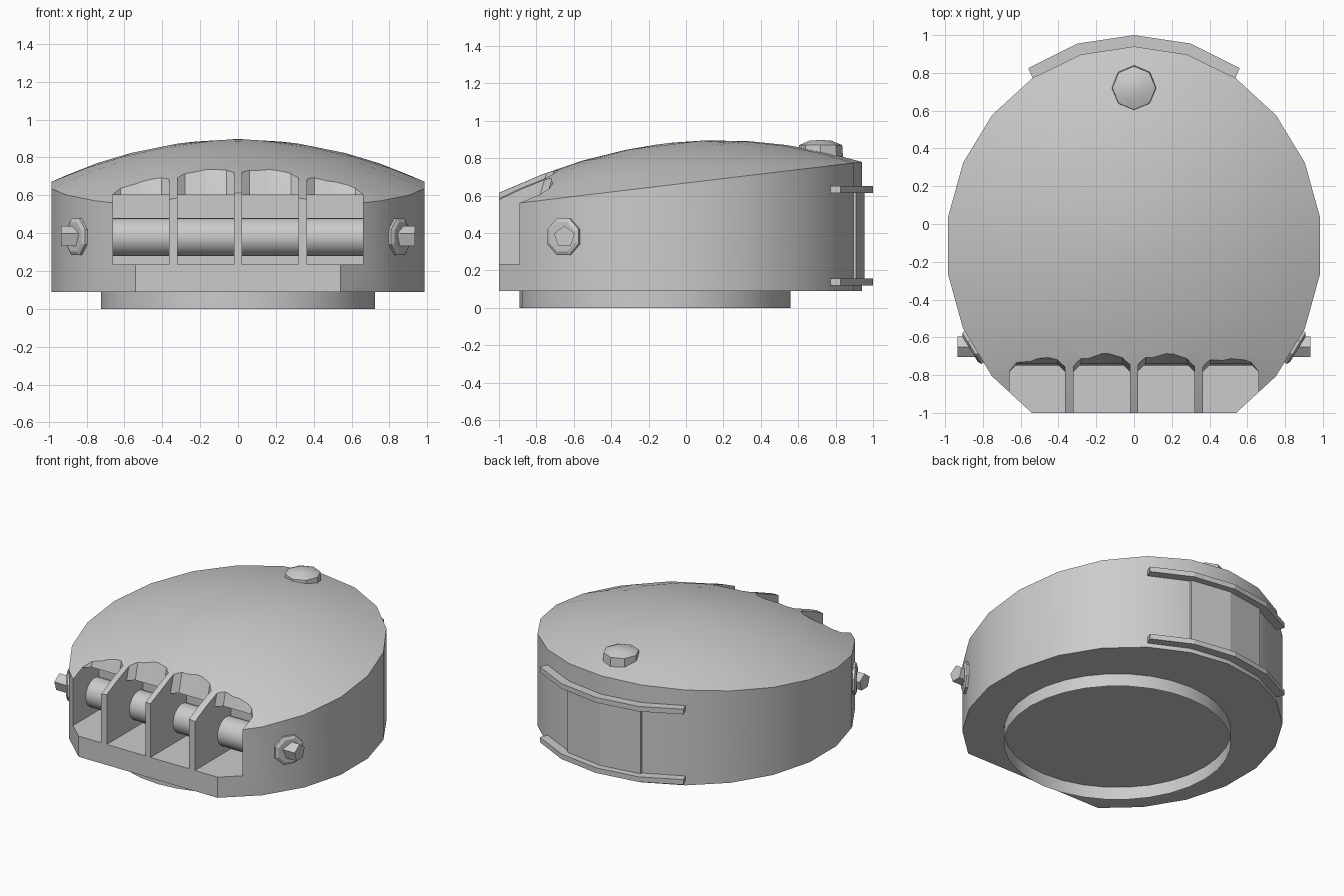
import bpy, bmesh, math
from mathutils import Vector, Matrix

if "Cube" in bpy.data.objects:
    bpy.data.objects.remove(bpy.data.objects["Cube"])

grey = bpy.data.materials.new("armour_grey")
grey.diffuse_color = (0.6, 0.6, 0.6, 1)
grey.use_nodes = True
grey.node_tree.nodes["Principled BSDF"].inputs["Base Color"].default_value = grey.diffuse_color


def finish(name, bm):
    bmesh.ops.recalc_face_normals(bm, faces=bm.faces)
    me = bpy.data.meshes.new(name)
    bm.to_mesh(me)
    bm.free()
    ob = bpy.data.objects.new(name, me)
    bpy.context.collection.objects.link(ob)
    me.materials.append(grey)
    return ob


def select(ob):
    bpy.ops.object.select_all(action='DESELECT')
    ob.select_set(True)
    bpy.context.view_layer.objects.active = ob


def smooth(ob, angle=30):
    select(ob)
    bpy.ops.object.shade_smooth_by_angle(angle=math.radians(angle))


def loft(name, rings, caps=True):
    """Skin a list of equally long vertex rings."""
    bm = bmesh.new()
    loops = [[bm.verts.new(p) for p in r] for r in rings]
    for a, b in zip(loops, loops[1:]):
        for i in range(len(a)):
            j = (i + 1) % len(a)
            bm.faces.new((a[i], a[j], b[j], b[i]))
    if caps:
        bm.faces.new(loops[0])
        bm.faces.new(loops[-1])
    return finish(name, bm)


def prism(name, outline, z0, z1):
    return loft(name, [[(x, y, z) for x, y in outline] for z in (z0, z1)])


def turned(name, origin, axis, profile, sides, phase=0.0):
    """Lathe (radius, height) pairs around an axis."""
    rot = Vector(axis).to_track_quat('Z', 'Y').to_matrix()
    rings = []
    for r, h in profile:
        ring = []
        for i in range(sides):
            a = 2 * math.pi * i / sides + phase
            ring.append(Vector(origin) + rot @ Vector((r * math.cos(a), r * math.sin(a), h)))
        rings.append(ring)
    return loft(name, rings)


# Turret shell: 22-sided wall, tilted rim and shallow dome
SIDES, CY, RX, RY = 22, -0.115, 0.995, 1.055


def plan(i, r=1.0):
    a = math.pi / 2 + 2 * math.pi * i / SIDES
    return RX * r * math.cos(a), CY + RY * r * math.sin(a)


def dome_ring(r):
    pts = [plan(i, r) for i in range(SIDES)]
    return [(x, y, 0.667 + 0.12 * y + 0.225 * (1 - r * r)) for x, y in pts]


rings = [[(*plan(i), 0.09) for i in range(SIDES)]]
rings += [dome_ring(r) for r in (1.0, 0.82, 0.62, 0.42, 0.2, 0.04)]
shell = loft("turret_shell", rings)

# Flat front
bm = bmesh.new()
bm.from_mesh(shell.data)
cut = bmesh.ops.bisect_plane(bm, geom=bm.verts[:] + bm.edges[:] + bm.faces[:],
                             plane_co=(0, -1, 0), plane_no=(0, -1, 0), clear_outer=True)
bmesh.ops.contextual_create(
    bm, geom=[e for e in cut['geom_cut'] if isinstance(e, bmesh.types.BMEdge)])
bmesh.ops.recalc_face_normals(bm, faces=bm.faces)
bm.to_mesh(shell.data)
bm.free()

# Four front bays: deep lower pocket, scalloped opening above
cutters = []
for x0, x1 in ((-0.66, -0.365), (-0.32, -0.02), (0.02, 0.32), (0.365, 0.66)):
    cutters.append(prism("bay_pocket_cutter",
                         [(x0, -1.2), (x1, -1.2), (x1, -0.6), (x0, -0.6)], 0.235, 0.6))
    m, c = (x0 + x1) / 2, 0.04
    low = [(x0, -1.2), (x1, -1.2), (x1, -0.785), (x1 - c, -0.745), (m, -0.745),
           (x0 + c, -0.745), (x0, -0.785)]
    high = [(x0, -1.2), (x1, -1.2), (x1, -0.72), (x1 - c, -0.69), (m, -0.66),
            (x0 + c, -0.69), (x0, -0.72)]
    cutters.append(loft("bay_opening_cutter", [[(x, y, 0.59) for x, y in low],
                                               [(x, y, 0.8) for x, y in high]]))
for cutter in cutters:
    cutter.hide_render = True
    mod = shell.modifiers.new("bay", 'BOOLEAN')
    mod.operation = 'DIFFERENCE'
    mod.solver = 'EXACT'
    mod.object = cutter
    select(shell)
    bpy.ops.object.modifier_apply(modifier=mod.name)
    bpy.data.objects.remove(cutter)
smooth(shell)

# Round bar running through all bays
smooth(turned("bay_bar", (-0.69, -0.65, 0.38), (1, 0, 0), [(0.1, 0), (0.1, 1.38)], 24))

# Open ring under the shell
base = loft("base_ring", [[(0.725 * math.cos(math.tau * i / 32),
                            -0.165 + 0.725 * math.sin(math.tau * i / 32), z)
                           for i in range(32)] for z in (0.0, 0.1)], caps=False)
smooth(base)

# Domed hatch knob near the back
smooth(turned("top_knob", (0, 0.72, 0.8), (0, 0, 1),
              [(0.12, 0), (0.115, 0.07), (0.06, 0.093), (0.008, 0.097)], 8, math.pi / 8 * 0), 40)

# Side trunnion caps and pins
for s, side in ((1, "right"), (-1, "left")):
    n = Vector((s * 0.856, -0.517, 0))
    o = Vector((s * 0.846, -0.65, 0.38))
    turned(side + "_flange", o - n * 0.02, n,
           [(0.105, 0), (0.105, 0.035), (0.085, 0.045)], 8, math.pi / 8)
    turned(side + "_pin", (s * 0.8, -0.65, 0.38), (s, 0, 0),
           [(0.058, 0), (0.058, 0.135)], 5, math.pi / 2)

# Curved rails on the back
inner = [plan(i, 0.99) for i in range(-2, 3)]
outer = [(-0.56, 0.825), (-0.3, 0.955), (0, 1.0), (0.3, 0.955), (0.56, 0.825)]
for name, z in (("upper_rail", 0.615), ("lower_rail", 0.12)):
    prism(name, outer + inner[::1], z, z + 0.036)

# Raised panel between the rails
prism("back_panel", [(-0.285, 0.8), (0.285, 0.8), (0.285, 0.91), (0, 0.955), (-0.285, 0.91)],
      0.14, 0.63)
